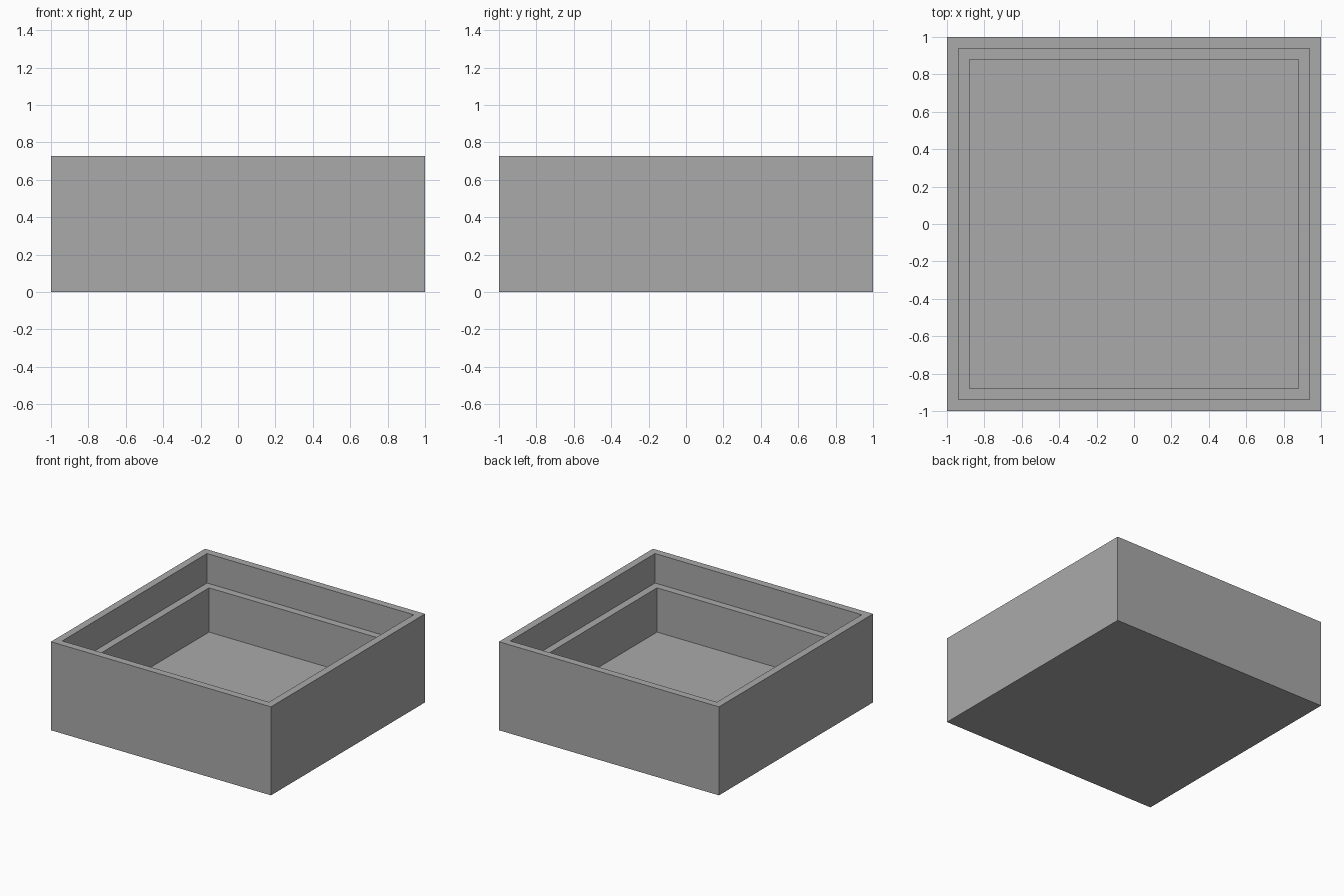
import bpy
import bmesh

cube = bpy.data.objects.get("Cube")
if cube:
    bpy.data.objects.remove(cube, do_unlink=True)

# Proportions: 33 units wide, 12 high, walls 1 thick, floor 2 thick
UNIT = 2 / 33
HEIGHT, LEDGE_Z, FLOOR_Z = 12 * UNIT, 8 * UNIT, 2 * UNIT
OUTER, RECESS, WELL = 1.0, 1 - UNIT, 1 - 2 * UNIT

grey = bpy.data.materials.new("plain grey")
grey.use_nodes = True
colour = (0.4, 0.4, 0.4, 1)
grey.diffuse_color = colour
grey.node_tree.nodes["Principled BSDF"].inputs["Base Color"].default_value = colour


def square_ring(bm, half, z):
    corners = [(-1, -1), (1, -1), (1, 1), (-1, 1)]
    return [bm.verts.new((x * half, y * half, z)) for x, y in corners]


# Stepped tray: square rings from the outer base, over the rim, to the inner floor
profile = [(OUTER, 0), (OUTER, HEIGHT), (RECESS, HEIGHT),
           (RECESS, LEDGE_Z), (WELL, LEDGE_Z), (WELL, FLOOR_Z)]
bm = bmesh.new()
rings = [square_ring(bm, half, z) for half, z in profile]
for a, b in zip(rings, rings[1:]):
    for i in range(4):
        j = (i + 1) % 4
        bm.faces.new((a[i], a[j], b[j], b[i]))

# Underside and inner floor
bm.faces.new(reversed(rings[0]))
bm.faces.new(rings[-1])
bmesh.ops.recalc_face_normals(bm, faces=bm.faces)

mesh = bpy.data.meshes.new("stepped_tray")
bm.to_mesh(mesh)
bm.free()
mesh.materials.append(grey)
tray = bpy.data.objects.new("stepped_tray", mesh)
bpy.context.collection.objects.link(tray)
